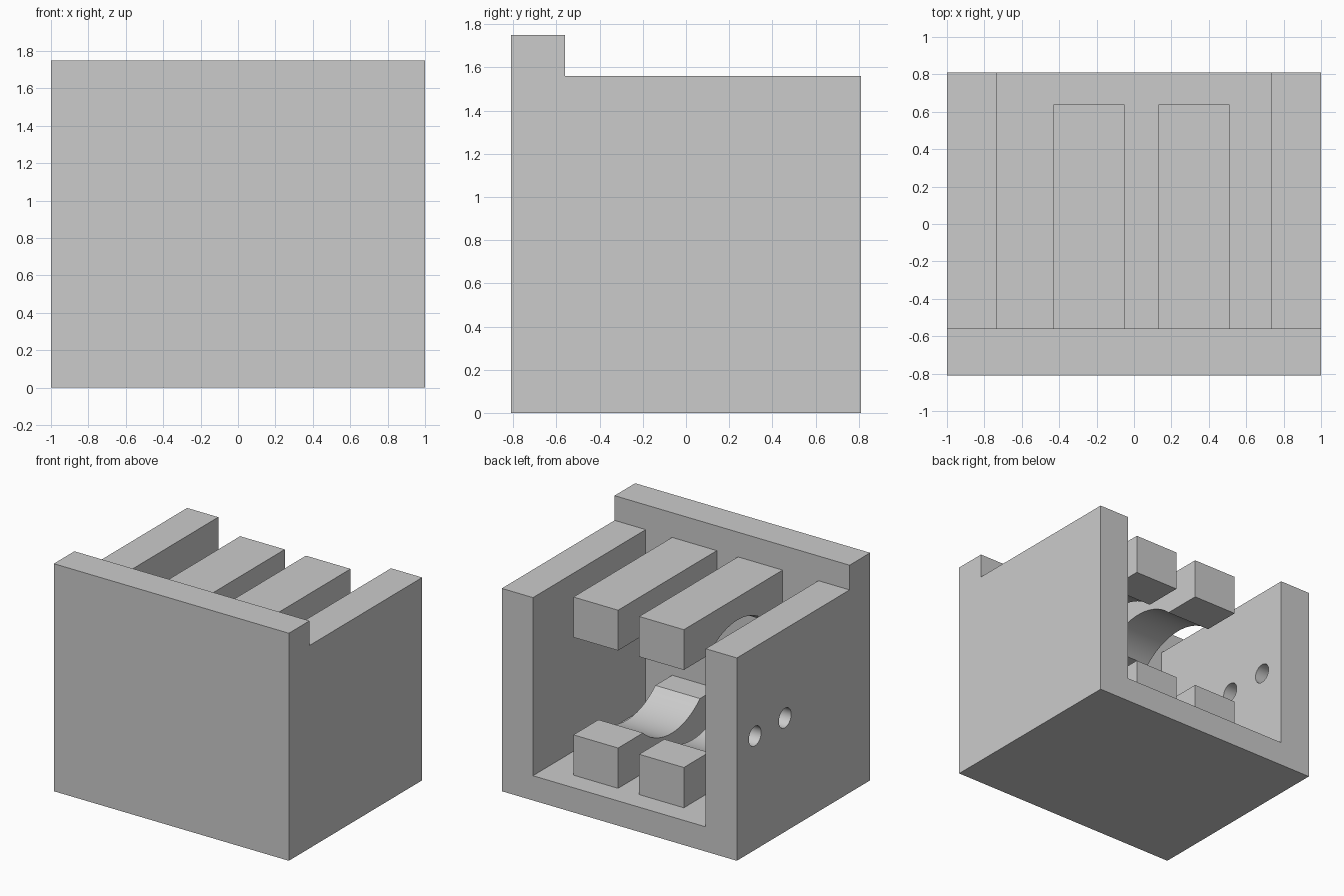
import bpy, bmesh, math

if "Cube" in bpy.data.objects:
    bpy.data.objects.remove(bpy.data.objects["Cube"])

GREY = (0.6, 0.6, 0.6, 1)
grey = bpy.data.materials.new("plain_grey")
grey.diffuse_color = GREY
grey.use_nodes = True
grey.node_tree.nodes["Principled BSDF"].inputs["Base Color"].default_value = GREY

# Main measurements
BACK, WALL_IN = 0.81, -0.56          # open back, inner face of the front wall
SIDE_IN, FLOOR, RIM, TOP = 0.735, 0.19, 1.56, 1.75
JAW_END, JAW_LOW, JAW_HIGH = 0.64, 0.5, 1.25
BORE_Y, BORE_Z, BORE_R = -0.01, 0.875, 0.51


def extrude_x(name, profile, x0, x1):
    """Extrude a (y, z) outline along x."""
    bm = bmesh.new()
    face = bm.faces.new([bm.verts.new((x0, y, z)) for y, z in profile])
    new = bmesh.ops.extrude_face_region(bm, geom=[face])["geom"]
    moved = [v for v in new if isinstance(v, bmesh.types.BMVert)]
    bmesh.ops.translate(bm, verts=moved, vec=(x1 - x0, 0, 0))
    bmesh.ops.recalc_face_normals(bm, faces=bm.faces)
    mesh = bpy.data.meshes.new(name)
    bm.to_mesh(mesh)
    bm.free()
    mesh.materials.append(grey)
    obj = bpy.data.objects.new(name, mesh)
    bpy.context.collection.objects.link(obj)
    return obj


def rect(y0, y1, z0, z1):
    return [(y0, z0), (y1, z0), (y1, z1), (y0, z1)]


def arc(y, z, r, start, end, steps):
    angles = [start + (end - start) * i / steps for i in range(steps + 1)]
    return [(y + r * math.cos(a), z + r * math.sin(a)) for a in angles]


def activate(obj):
    bpy.ops.object.select_all(action='DESELECT')
    obj.select_set(True)
    bpy.context.view_layer.objects.active = obj


def cut(obj, cutter):
    cutter.hide_render = True
    mod = obj.modifiers.new("cut", 'BOOLEAN')
    mod.operation, mod.solver, mod.object = 'DIFFERENCE', 'EXACT', cutter
    activate(obj)
    bpy.ops.object.modifier_apply(modifier=mod.name)
    bpy.data.objects.remove(cutter)


def smooth(obj):
    activate(obj)
    bpy.ops.object.shade_smooth_by_angle(angle=math.radians(30))


# Housing: stepped block, hollowed from the top and back
housing = extrude_x("housing", [(-BACK, 0), (BACK, 0), (BACK, RIM),
                                (WALL_IN, RIM), (WALL_IN, TOP), (-BACK, TOP)], -1, 1)
cut(housing, extrude_x("cavity_cutter", rect(WALL_IN, 1, FLOOR, 2), -SIDE_IN, SIDE_IN))

# Two round holes through the right wall
for y in (0.225, 0.59):
    circle = arc(y, BORE_Z, 0.075, 0, 2 * math.pi, 32)[:-1]
    cut(housing, extrude_x("hole_cutter", circle, -1.1, -0.6))
smooth(housing)

# Jaws: outline of the upper and lower one, each with a round cradle
half = math.asin((BORE_Z - JAW_LOW) / BORE_R)
lower = ([(WALL_IN, FLOOR), (JAW_END, FLOOR), (JAW_END, JAW_LOW)]
         + arc(BORE_Y, BORE_Z, BORE_R, -half, half - math.pi, 32)
         + [(WALL_IN, JAW_LOW)])
upper = [(y, 2 * BORE_Z - z) for y, z in lower]
for side, x0, x1 in (("right", -0.43, -0.05), ("left", 0.13, 0.51)):
    smooth(extrude_x(side + "_lower_jaw", lower, x0, x1))
    smooth(extrude_x(side + "_upper_jaw", upper, x0, x1))
